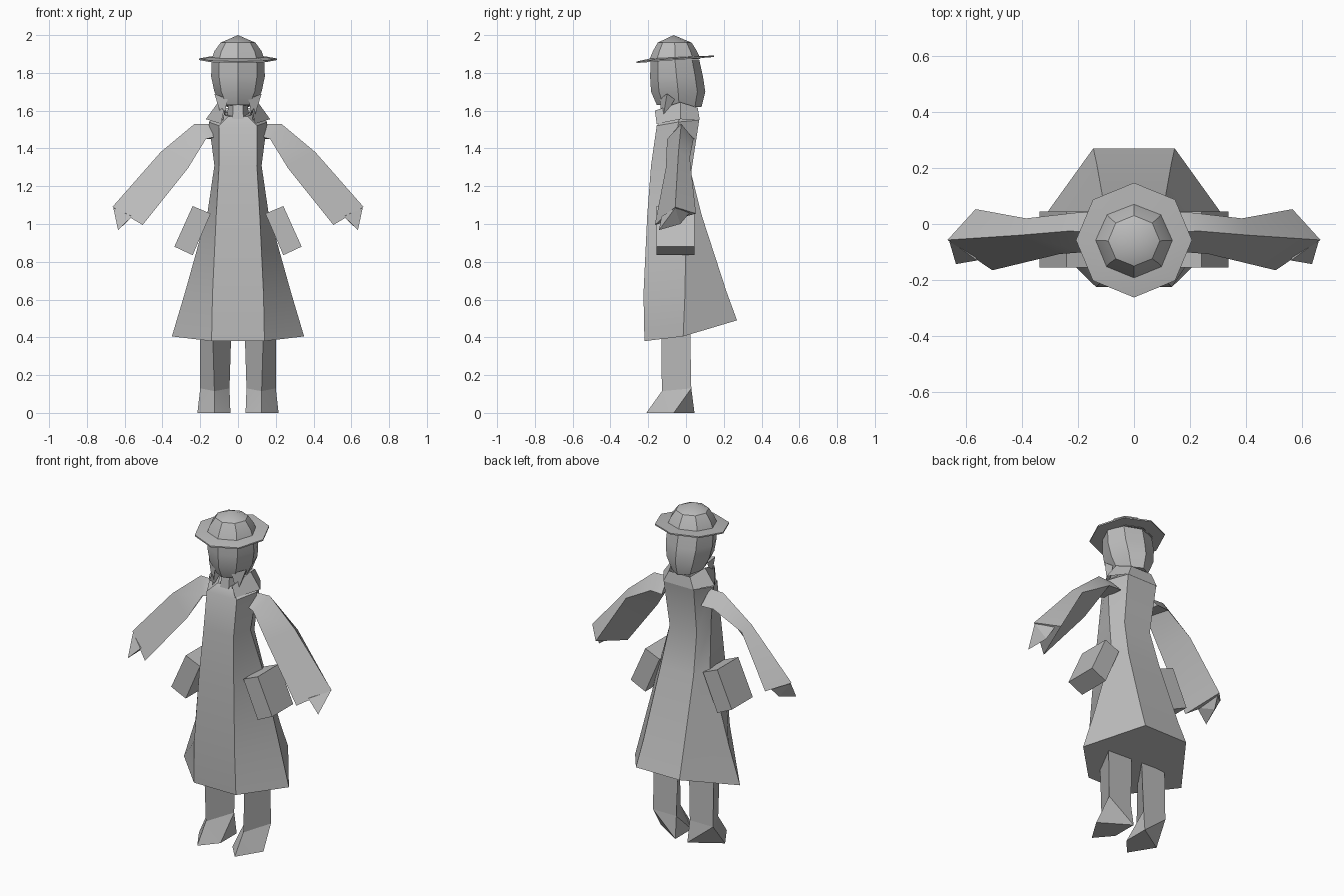
import bpy, bmesh, math
from mathutils import Vector

if "Cube" in bpy.data.objects:
    bpy.data.objects.remove(bpy.data.objects["Cube"])

grey = bpy.data.materials.new("plain grey")
grey.diffuse_color = (0.5, 0.5, 0.5, 1)
grey.use_nodes = True
grey.node_tree.nodes["Principled BSDF"].inputs["Base Color"].default_value = grey.diffuse_color


def finish(name, bm, smooth=30):
    bmesh.ops.recalc_face_normals(bm, faces=bm.faces)
    me = bpy.data.meshes.new(name)
    bm.to_mesh(me)
    bm.free()
    me.materials.append(grey)
    ob = bpy.data.objects.new(name, me)
    bpy.context.collection.objects.link(ob)
    bpy.ops.object.select_all(action='DESELECT')
    ob.select_set(True)
    bpy.context.view_layer.objects.active = ob
    bpy.ops.object.shade_smooth_by_angle(angle=math.radians(smooth))
    return ob


def loft(name, rings, closed=True, caps=True, smooth=30):
    bm = bmesh.new()
    vs = [[bm.verts.new(p) for p in r] for r in rings]
    n = len(vs[0])
    for a, b in zip(vs, vs[1:]):
        for i in range(n if closed else n - 1):
            j = (i + 1) % n
            bm.faces.new((a[i], a[j], b[j], b[i]))
    if caps:
        bm.faces.new(vs[0])
        bm.faces.new(vs[-1])
    return finish(name, bm, smooth)


def hull(name, pts):
    bm = bmesh.new()
    for p in pts:
        bm.verts.new(p)
    res = bmesh.ops.convex_hull(bm, input=bm.verts)
    bmesh.ops.delete(bm, geom=[v for v in res["geom_interior"]
                               if isinstance(v, bmesh.types.BMVert)], context='VERTS')
    return finish(name, bm, 15)


def side(pts, s):
    return [(x * s, y, z) for x, y, z in pts]


def six(front, mid, back):
    # Hexagonal section from its right-hand points
    half = [front, mid, back]
    return half + [(-x, y, z) for x, y, z in reversed(half)]


def oval(rx, y0, y1, z, tilt=0.0, n=8):
    cy, ry = (y0 + y1) / 2, (y1 - y0) / 2
    out = []
    for i in range(n):
        a = 2 * math.pi * i / n
        y = ry * math.sin(a)
        out.append((rx * math.cos(a), cy + y, z + tilt * y))
    return out


# Flared coat, closed at the hem
loft("coat", [
    six((.14, -.22, .38), (.35, -.015, .405), (.145, .27, .49)),
    six((.135, -.225, .63), (.28, -.005, .64), (.133, .215, .64)),
    six((.115, -.205, 1.05), (.16, 0, 1.07), (.11, .085, 1.04)),
    six((.10, -.185, 1.31), (.125, -.06, 1.31), (.09, .027, 1.27)),
    six((.10, -.155, 1.52), (.155, -.04, 1.54), (.10, .07, 1.55)),
    six((.05, -.12, 1.57), (.09, -.03, 1.59), (.06, .05, 1.59))])

# Collar, open at the front
low = six((.09, -.155, 1.53), (.17, -.03, 1.555), (.10, .073, 1.55))
top = six((.075, -.165, 1.60), (.105, -.03, 1.645), (.07, .062, 1.615))
inner = six((.06, -.14, 1.57), (.09, -.03, 1.59), (.06, .05, 1.59))
loft("collar", [low, top, inner], closed=False, caps=False, smooth=20)

# Neck
loft("neck", [oval(.06, -.15, .02, 1.50, n=6), oval(.05, -.12, .02, 1.68, n=6)])

# Head and hair
loft("head", [
    oval(.085, -.155, .082, 1.625, -.05),
    oval(.125, -.185, .102, 1.70),
    oval(.142, -.19, .09, 1.78),
    oval(.14, -.187, .07, 1.87)])

# Hat
loft("hat_brim", [oval(.207, -.262, .147, 1.868, .078),
                  oval(.207, -.262, .147, 1.876, .078),
                  oval(.14, -.193, .077, 1.882, .05)])
bm = bmesh.new()
rings = [[bm.verts.new(p) for p in oval(.14, -.193, .077, 1.873)],
         [bm.verts.new(p) for p in oval(.125, -.175, .058, 1.915)],
         [bm.verts.new(p) for p in oval(.092, -.15, .03, 1.96)]]
tip = bm.verts.new((0, -.065, 2.0))
for i in range(8):
    j = (i + 1) % 8
    for a, b in zip(rings, rings[1:]):
        bm.faces.new((a[i], a[j], b[j], b[i]))
    bm.faces.new((rings[2][i], rings[2][j], tip))
finish("hat_crown", bm, 20)

for s, tag in ((-1, "left"), (1, "right")):
    # Hanging hair lock beside the face
    hull(tag + "_hair_lock", side([(.055, -.14, 1.66), (.125, -.10, 1.69),
                                   (.10, -.06, 1.66), (.08, -.125, 1.545)], s))
    # Wide triangular sleeve
    loft(tag + "_sleeve", [
        side([(.14, -.03, 1.53), (.13, .045, 1.45), (.13, -.09, 1.46)], s),
        side([(.23, -.025, 1.53), (.21, .04, 1.45), (.17, -.10, 1.45)], s),
        side([(.41, -.04, 1.38), (.385, .02, 1.35), (.265, -.107, 1.295)], s),
        side([(.665, -.057, 1.09), (.565, .053, 1.055), (.505, -.165, .995)], s)])
    # Hand poking out of the cuff
    hull(tag + "_hand", side([(.66, -.057, 1.085), (.56, -.13, 1.04), (.58, .02, 1.06),
                              (.635, -.143, .968), (.60, -.03, 1.0)], s))
    # Tilted hip pouch
    prof = [(.24, 1.095), (.145, 1.055), (.24, .835), (.337, .88)]
    loft(tag + "_pouch", [side([(x, y, z) for x, z in prof], s) for y in (-.155, .045)])
    # Three-sided leg and pointed boot
    ankle = [(.125, -.128, .115), (.20, .028, .13), (.045, .028, .13)]
    loft(tag + "_leg", [side(ankle, s),
                        side([(.135, -.13, .45), (.20, .022, .45), (.035, .022, .45)], s)])
    hull(tag + "_boot", side(ankle + [(.125, -.21, 0), (.215, -.065, 0),
                                      (.04, .045, 0), (.04, -.11, 0)], s))
